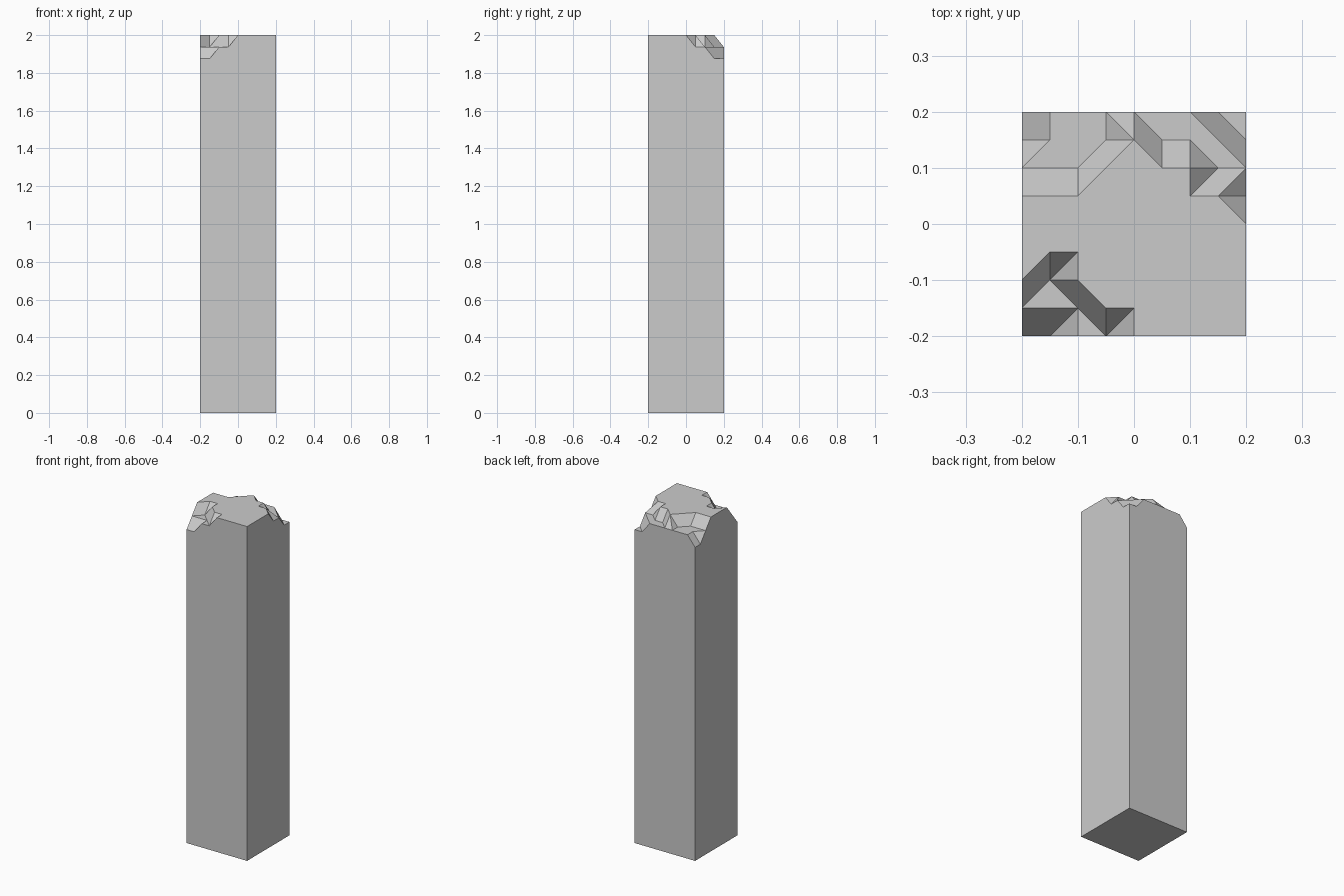
import bpy, bmesh

if "Cube" in bpy.data.objects:
    bpy.data.objects.remove(bpy.data.objects["Cube"])

CELLS, STEP, HALF, TOP, CHIP = 8, 0.05, 0.2, 2.0, 0.0625

# Chip depth of the worn top, one row per y line from front to back
WEAR = ["221100000",
        "111000000",
        "010000000",
        "000000000",
        "000000000",
        "000000001",
        "111000011",
        "211101112",
        "211111122"]

# Cells (column, row) whose crease runs from back left to front right
FLIPPED = {(2, 0), (1, 1), (2, 1), (3, 7), (4, 6), (4, 7),
           (6, 6), (7, 4), (6, 7), (7, 6), (7, 7)}

bm = bmesh.new()

# Chipped top surface
grid = [[bm.verts.new((i * STEP - HALF, j * STEP - HALF, TOP - CHIP * int(c)))
         for i, c in enumerate(row)] for j, row in enumerate(WEAR)]
for j in range(CELLS):
    for i in range(CELLS):
        a, b = grid[j][i], grid[j][i + 1]
        c, d = grid[j + 1][i + 1], grid[j + 1][i]
        tris = [(a, b, d), (b, c, d)] if (i, j) in FLIPPED else [(a, b, c), (a, c, d)]
        for t in tris:
            bm.faces.new(t)

# Straight walls down to the ground, and the base
rim = [e for e in bm.edges if e.is_boundary]
ext = bmesh.ops.extrude_edge_only(bm, edges=rim)["geom"]
for v in ext:
    if isinstance(v, bmesh.types.BMVert):
        v.co.z = 0
bmesh.ops.holes_fill(bm, edges=[e for e in bm.edges if e.is_boundary], sides=0)

# Merge coplanar faces
bmesh.ops.recalc_face_normals(bm, faces=bm.faces)
bmesh.ops.dissolve_limit(bm, angle_limit=0.01, verts=bm.verts, edges=bm.edges)

mesh = bpy.data.meshes.new("broken_pillar")
bm.to_mesh(mesh)
bm.free()
bpy.context.collection.objects.link(bpy.data.objects.new("broken_pillar", mesh))
